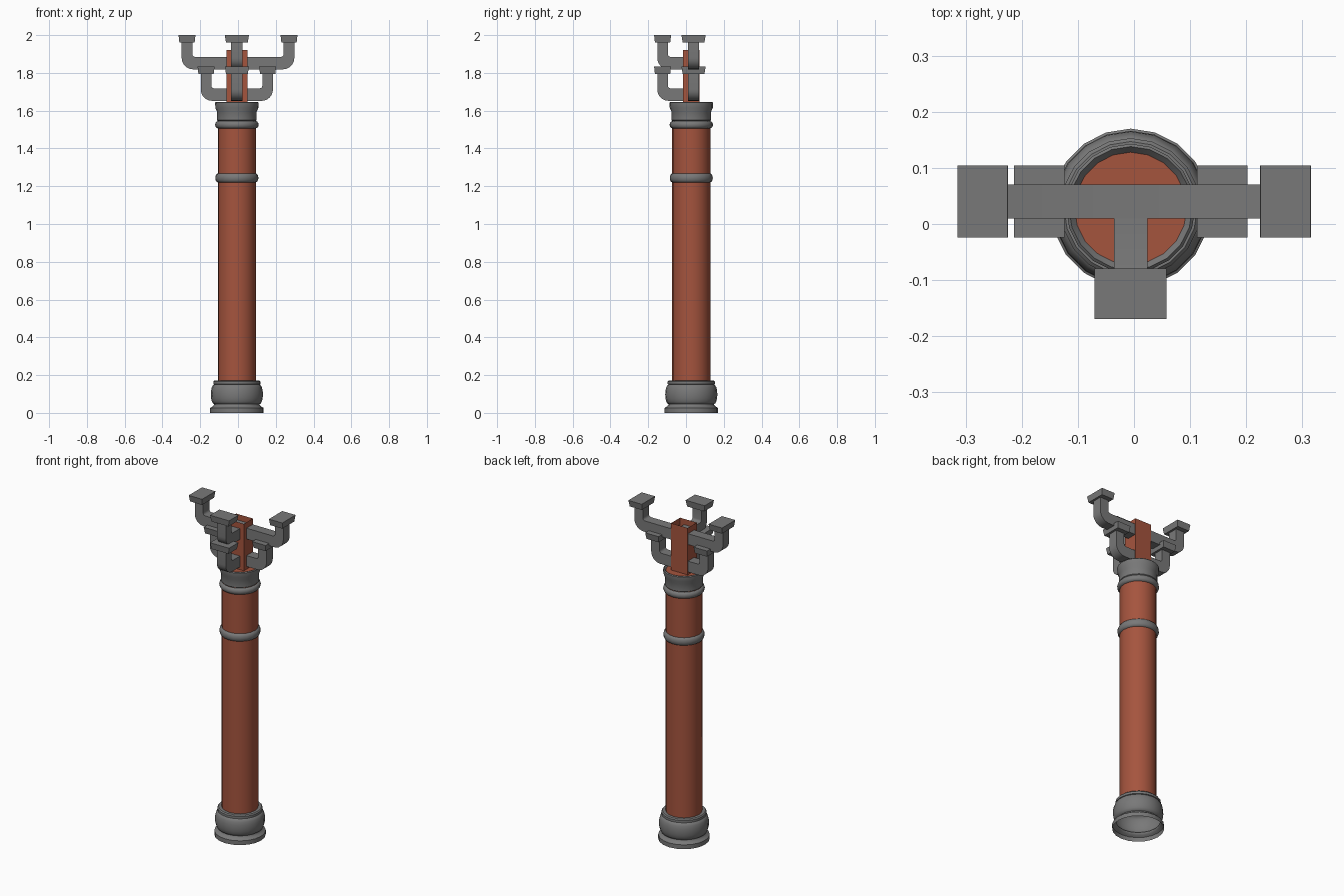
import bpy, bmesh, math
from mathutils import Matrix, Vector

cube = bpy.data.objects.get("Cube")
if cube:
    bpy.data.objects.remove(cube, do_unlink=True)

CX, CY = -0.006, 0.028   # column axis
SIDES = 20


def material(name, rgb):
    m = bpy.data.materials.new(name)
    m.use_nodes = True
    m.diffuse_color = (*rgb, 1)
    m.node_tree.nodes["Principled BSDF"].inputs["Base Color"].default_value = (*rgb, 1)
    return m


GREY = material("iron grey", (0.19, 0.19, 0.19))
RED = material("brick red", (0.376, 0.089, 0.048))


def finish(bm, name, mat, angle=40):
    bmesh.ops.recalc_face_normals(bm, faces=bm.faces)
    me = bpy.data.meshes.new(name)
    bm.to_mesh(me)
    bm.free()
    me.materials.append(mat)
    ob = bpy.data.objects.new(name, me)
    bpy.context.collection.objects.link(ob)
    bpy.ops.object.select_all(action="DESELECT")
    ob.select_set(True)
    bpy.context.view_layer.objects.active = ob
    bpy.ops.object.shade_smooth_by_angle(angle=math.radians(angle))
    return ob


def lathe(name, profile, mat, cap=False):
    """Turn (radius, height) points around the column axis."""
    bm = bmesh.new()
    rings = []
    for r, z in profile:
        rings.append([bm.verts.new((CX + r * math.cos(a), CY + r * math.sin(a), z))
                      for a in (math.tau * i / SIDES for i in range(SIDES))])
    for lo, hi in zip(rings, rings[1:]):
        for i in range(SIDES):
            j = (i + 1) % SIDES
            bm.faces.new((lo[i], lo[j], hi[j], hi[i]))
    if cap:
        bm.faces.new(rings[0])
        bm.faces.new(rings[-1])
    return finish(bm, name, mat)


def bulge(r, depth, z0, z1, steps=6):
    """Half-round moulding profile from z0 to z1."""
    return [(r + depth * math.sin(math.pi * i / steps),
             (z0 + z1) / 2 - (z1 - z0) / 2 * math.cos(math.pi * i / steps))
            for i in range(steps + 1)]


def arc(cx, cz, r, steps=6):
    """Quarter turn from straight down to straight out."""
    return [(cx + r * math.sin(math.pi / 2 * i / steps), cz - r * math.cos(math.pi / 2 * i / steps))
            for i in range(steps + 1)]


def bracket(name, origin, angle, reach, z0, z1):
    """Bar that bends upward into a post with a rectangular pad on top."""
    place = Matrix.Translation(Vector(origin)) @ Matrix.Rotation(angle, 4, "Z")
    half, pad_z = 0.03, z1 - 0.038
    inner, outer = reach - 0.028, reach + 0.028
    bar_top = z0 + 0.066
    outline = [(0, z0)] + arc(outer - 0.06, z0 + 0.06, 0.06) + [(outer, pad_z), (inner, pad_z)]
    outline += arc(inner - 0.014, bar_top + 0.014, 0.014, 3)[::-1] + [(0, bar_top)]
    bm = bmesh.new()
    face = bm.faces.new([bm.verts.new((d, -half, z)) for d, z in outline])
    new = bmesh.ops.extrude_face_region(bm, geom=[face])["geom"]
    bmesh.ops.translate(bm, vec=(0, 2 * half, 0),
                        verts=[v for v in new if isinstance(v, bmesh.types.BMVert)])
    # pad, slightly tapered toward its underside
    pad = bmesh.ops.create_cube(bm, size=1)["verts"]
    for v in pad:
        taper = 0.9 if v.co.z < 0 else 1
        v.co = (reach + v.co.x * 0.09 * taper, v.co.y * 0.128 * taper,
                (z1 + pad_z) / 2 + v.co.z * (z1 - pad_z))
    bmesh.ops.transform(bm, matrix=place, verts=bm.verts)
    return finish(bm, name, GREY, 35)


# Column
lathe("shaft", [(0.101, 0.14), (0.101, 1.635)], RED, cap=True)
lathe("base", [(0.142, 0), (0.142, 0.026), (0.128, 0.034), (0.12, 0.044)]
      + bulge(0.12, 0.018, 0.046, 0.15, 8)
      + [(0.125, 0.152), (0.125, 0.166), (0.119, 0.172), (0.1, 0.172)], GREY)
lathe("middle_ring", bulge(0.1, 0.014, 1.22, 1.268), GREY)
lathe("capital", bulge(0.1, 0.015, 1.506, 1.545)
      + [(0.105, 1.55), (0.105, 1.595), (0.114, 1.615), (0.115, 1.642), (0.11, 1.647), (0.1, 1.635)],
      GREY)

# Open-topped sleeve that holds the brackets
bm = bmesh.new()
parts = bmesh.ops.create_cube(bm, size=1)["verts"]
for v in parts:
    v.co = (CX + v.co.x * 0.112, 0.0285 + v.co.y * 0.087, 1.775 + v.co.z * 0.29)
bmesh.ops.delete(bm, geom=[f for f in bm.faces if abs(f.normal.z) > 0.9], context="FACES_ONLY")
finish(bm, "sleeve", RED)

# Two tiers of brackets: both sides and the front
for tier, cx, reach, z0, z1 in (("upper", 0, 0.27, 1.819, 2.0), ("lower", CX, 0.163, 1.652, 1.833)):
    bracket(tier + "_left_bracket", (cx, 0.04, 0), 0, reach, z0, z1)
    bracket(tier + "_right_bracket", (cx, 0.04, 0), math.pi, reach, z0, z1)
    bracket(tier + "_front_bracket", (CX, 0.04, 0), -math.pi / 2, 0.164, z0, z1)
